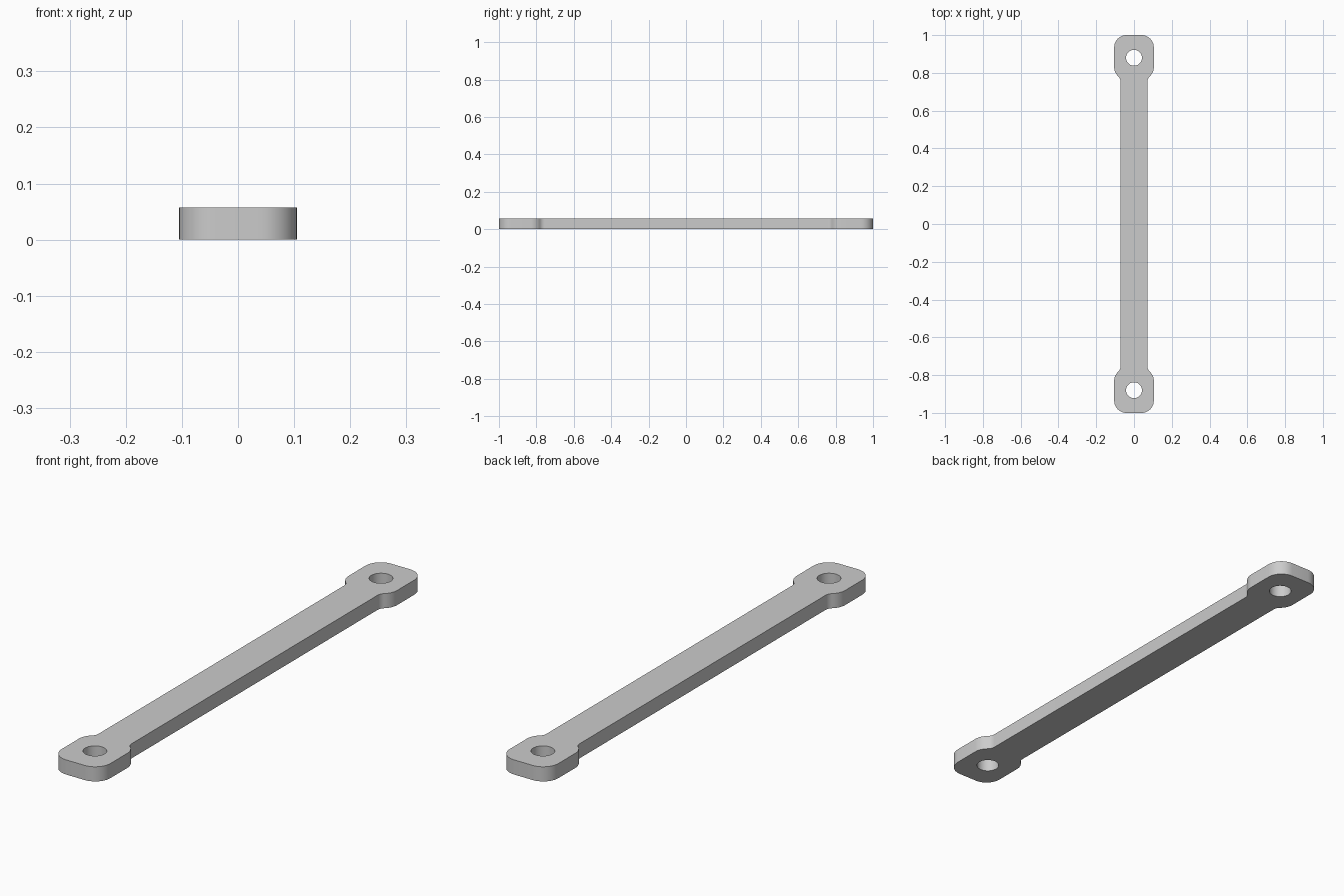
import bpy, bmesh, math

if "Cube" in bpy.data.objects:
    bpy.data.objects.remove(bpy.data.objects["Cube"])

HEIGHT = 0.057
HEAD, BAR = 0.105, 0.0715          # half widths
CORNER, FILLET = 0.065, 0.035      # outer corner and neck radii
HOLE_Y, HOLE_R = 0.88, 0.042


def arc(cx, cy, r, a0, a1, n=10):
    return [(cx + r * math.cos(math.radians(a0 + (a1 - a0) * i / n)),
             cy + r * math.sin(math.radians(a0 + (a1 - a0) * i / n)))
            for i in range(n + 1)]


# Quarter outline: neck fillet, lower head curve, outer corner
bend = math.degrees(math.acos(1 - (HEAD - BAR) / (CORNER + FILLET)))
cy = 0.83
fy = cy - (CORNER + FILLET) * math.sin(math.radians(bend))
quarter = arc(BAR + FILLET, fy, FILLET, 180, 180 - bend)
quarter += arc(HEAD - CORNER, cy, CORNER, -bend, 0)[1:]
quarter += arc(HEAD - CORNER, 1 - CORNER, CORNER, 0, 90)

# Mirror the quarter into the full closed outline
half = quarter + [(-x, y) for x, y in reversed(quarter)]
outline = half + [(-x, -y) for x, y in half]

loops = [outline] + [arc(0, s * HOLE_Y, HOLE_R, 0, 360, 48)[:-1] for s in (1, -1)]

# Fill the plate around its two holes and extrude it
bm = bmesh.new()
edges = []
for loop in loops:
    vs = [bm.verts.new((x, y, 0)) for x, y in loop]
    edges += [bm.edges.new((v, vs[(i + 1) % len(vs)])) for i, v in enumerate(vs)]
bmesh.ops.triangle_fill(bm, use_beauty=True, use_dissolve=False,
                        edges=edges, normal=(0, 0, 1))
ext = bmesh.ops.extrude_face_region(bm, geom=bm.faces[:], use_keep_orig=True)
bmesh.ops.translate(bm, vec=(0, 0, HEIGHT),
                    verts=[g for g in ext["geom"] if isinstance(g, bmesh.types.BMVert)])
bmesh.ops.recalc_face_normals(bm, faces=bm.faces[:])

mesh = bpy.data.meshes.new("link_bar")
bm.to_mesh(mesh)
bm.free()
bar = bpy.data.objects.new("link_bar", mesh)
bpy.context.collection.objects.link(bar)

mat = bpy.data.materials.new("light grey")
mat.diffuse_color = (0.6, 0.6, 0.6, 1)
mat.use_nodes = True
mat.node_tree.nodes["Principled BSDF"].inputs["Base Color"].default_value = mat.diffuse_color
mesh.materials.append(mat)

bpy.context.view_layer.objects.active = bar
bar.select_set(True)
bpy.ops.object.shade_smooth_by_angle(angle=math.radians(30))
